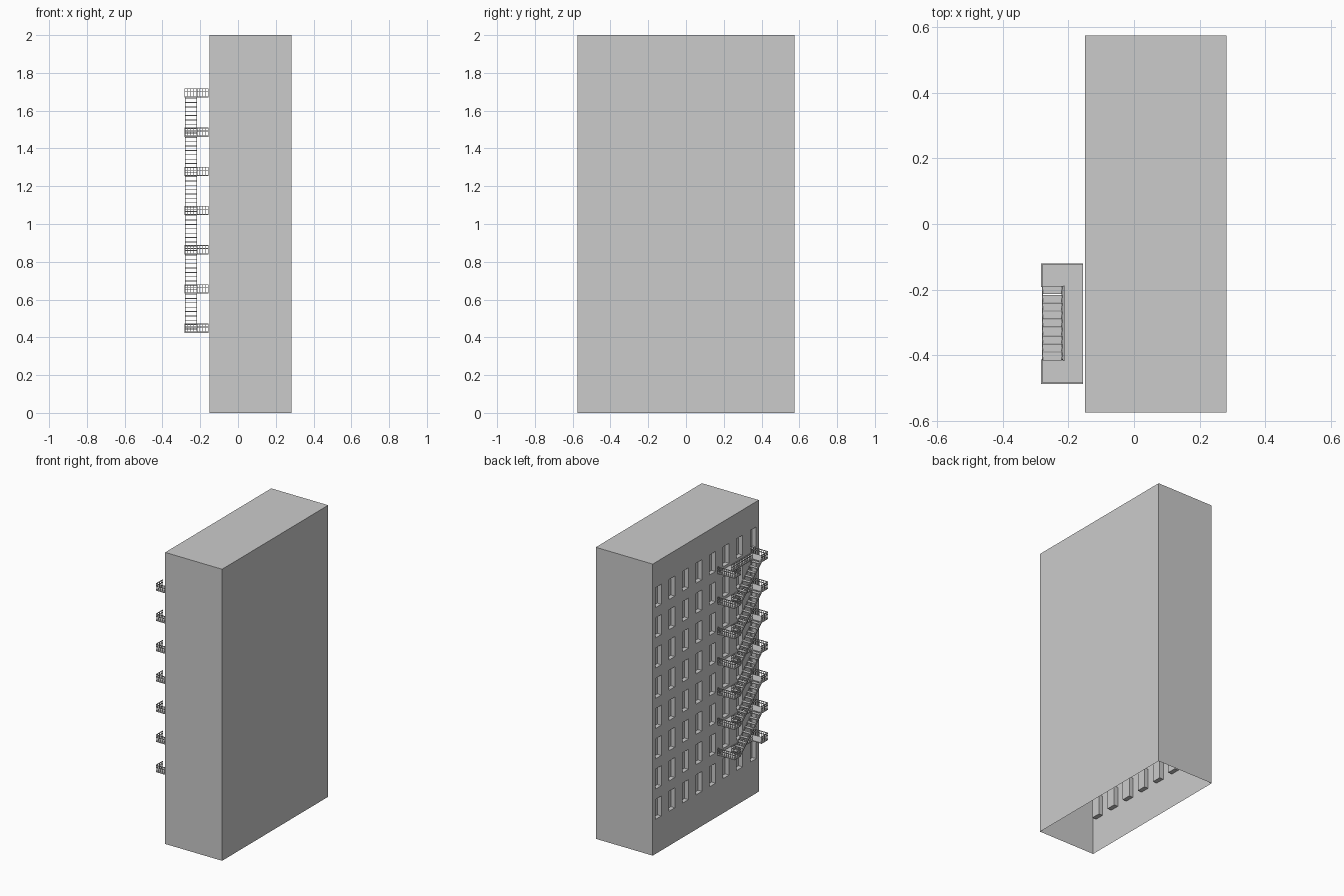
import bpy, bmesh, math
from mathutils import Matrix, Vector

if "Cube" in bpy.data.objects:
    bpy.data.objects.remove(bpy.data.objects["Cube"])

X0, X1, Y, H = -0.15, 0.282, 0.575, 2.0     # building extents
FLOOR0, RISE = 0.43, 0.2075                 # first landing height, storey height


def finish(bm, name):
    me = bpy.data.meshes.new(name)
    bm.to_mesh(me)
    bm.free()
    ob = bpy.data.objects.new(name, me)
    bpy.context.collection.objects.link(ob)
    return ob


def box(bm, x0, x1, y0, y1, z0, z1):
    c = Vector(((x0 + x1) / 2, (y0 + y1) / 2, (z0 + z1) / 2))
    m = Matrix.Translation(c) @ Matrix.Diagonal((x1 - x0, y1 - y0, z1 - z0, 1))
    bmesh.ops.create_cube(bm, size=1, matrix=m)


def sloped_bar(bm, x, w, a, b, t):
    """Bar in the yz plane from a=(y,z) to b=(y,z)."""
    dy, dz = b[0] - a[0], b[1] - a[1]
    m = (Matrix.Translation((x, (a[0] + b[0]) / 2, (a[1] + b[1]) / 2))
         @ Matrix.Rotation(math.atan2(dz, dy), 4, 'X')
         @ Matrix.Diagonal((w, math.hypot(dy, dz), t, 1)))
    bmesh.ops.create_cube(bm, size=1, matrix=m)


# Building: open-bottomed shell whose window wall is a grid of recesses
def quad(bm, *pts):
    bm.faces.new([bm.verts.new(p) for p in pts])


bm = bmesh.new()
ys, zs = [-Y], [0]
for i in range(8):
    c = (i - 3.5) * 0.147
    ys += [c - 0.032, c + 0.032]
    z = 0.237 + i * RISE
    zs += [z, z + 0.137]
ys.append(Y)
zs.append(H)
DEPTH = 0.03
for i in range(len(ys) - 1):
    for j in range(len(zs) - 1):
        a, b, c, d = ys[i], ys[i + 1], zs[j], zs[j + 1]
        ring = [(a, c), (a, d), (b, d), (b, c)]
        window = i % 2 and j % 2
        x = X0 + DEPTH if window else X0
        quad(bm, *[(x, p, q) for p, q in ring])
        if window:
            for k in range(4):
                p, q = ring[k], ring[(k + 1) % 4]
                quad(bm, (X0, *p), (X0, *q), (x, *q), (x, *p))
quad(bm, (X1, -Y, 0), (X1, Y, 0), (X1, Y, H), (X1, -Y, H))
quad(bm, (X0, -Y, H), (X1, -Y, H), (X1, Y, H), (X0, Y, H))
quad(bm, (X0, -Y, 0), (X1, -Y, 0), (X1, -Y, H), (X0, -Y, H))
quad(bm, (X1, Y, 0), (X0, Y, 0), (X0, Y, H), (X1, Y, H))
bmesh.ops.remove_doubles(bm, verts=bm.verts, dist=1e-5)
finish(bm, "building_shell")

# Fire escape layout
XO, XI, XS = -0.283, -0.155, -0.215        # outer edge, wall edge, stair opening edge
YA, YB = -0.487, -0.12                     # landing ends
SA, SB = -0.415, -0.19                     # stair opening
T = 0.004                                  # rail bar thickness


def railing(bm, p, q, z, n):
    """Axis-aligned railing from p to q with two rails and n balusters."""
    h = T / 2
    x0, x1 = sorted((p[0], q[0]))
    y0, y1 = sorted((p[1], q[1]))
    for r in (0.025, 0.041):
        box(bm, x0 - h, x1 + h, y0 - h, y1 + h, z + r - h, z + r + h)
    for i in range(n):
        f = i / (n - 1)
        x, y = x0 + (x1 - x0) * f, y0 + (y1 - y0) * f
        box(bm, x - h / 1.5, x + h / 1.5, y - h / 1.5, y + h / 1.5, z, z + 0.041)


decks, rails, stairs = bmesh.new(), bmesh.new(), bmesh.new()
for k in range(7):
    z = FLOOR0 + k * RISE
    # U-shaped landing
    box(decks, XS, XI, YA, YB, z - 0.006, z)
    box(decks, XO, XS, YA, SA, z - 0.006, z)
    box(decks, XO, XS, SB, YB, z - 0.006, z)
    # railings on ends, outer corners and along the stair opening
    h = T / 2
    for y in (YA + h, YB - h):
        railing(rails, (XO + h, y), (XI - h, y), z, 9)
    railing(rails, (XO + h, YA + h), (XO + h, SA), z, 5)
    railing(rails, (XO + h, SB), (XO + h, YB - h), z, 5)
    railing(rails, (XS + h, SA), (XS + h, SB), z, 14)
    # flight rising to the next landing
    if k < 6:
        N = 9
        for x in (XO + 0.004, XS - 0.004):
            sloped_bar(stairs, x, 0.004, (SB, z), (SA, z + RISE - 0.006), 0.012)
        for i in range(N):
            y = SB - (SB - SA) * (i + 0.5) / N
            zt = z + RISE * (i + 0.7) / N
            box(stairs, XO + 0.004, XS - 0.004, y - 0.0115, y + 0.0115, zt - 0.004, zt)
finish(decks, "landings")
finish(rails, "landing_railings")
finish(stairs, "stair_flights")
